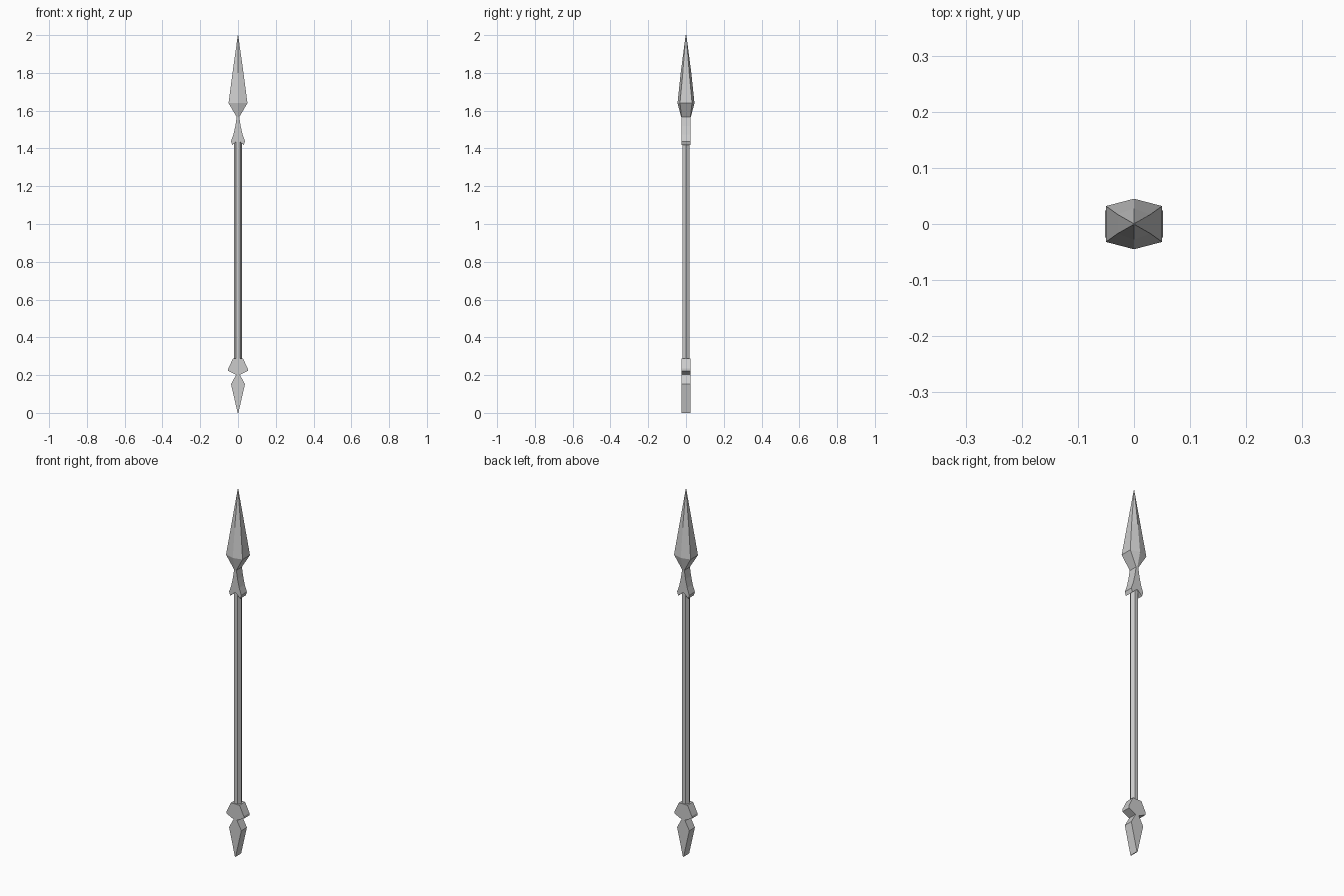
import bpy, bmesh, math

if "Cube" in bpy.data.objects:
    bpy.data.objects.remove(bpy.data.objects["Cube"])


def finish(name, bm):
    bmesh.ops.recalc_face_normals(bm, faces=bm.faces)
    mesh = bpy.data.meshes.new(name)
    bm.to_mesh(mesh)
    bm.free()
    obj = bpy.data.objects.new(name, mesh)
    bpy.context.collection.objects.link(obj)
    return obj


def loft(name, rings):
    """Skin a list of equal-length point rings and cap both ends."""
    bm = bmesh.new()
    loops = [[bm.verts.new(p) for p in ring] for ring in rings]
    n = len(loops[0])
    for a, b in zip(loops, loops[1:]):
        for i in range(n):
            j = (i + 1) % n
            bm.faces.new((a[i], a[j], b[j], b[i]))
    bm.faces.new(loops[0])
    bm.faces.new(loops[-1])
    return finish(name, bm)


def slab(name, half, depth, top=None, bottom=None):
    """Mirror a half outline (x, z) across x = 0 and extrude it along y."""
    outline = half + [(-x, z) for x, z in reversed(half)]
    if bottom is not None:
        outline.insert(len(half), (0, bottom))
    return loft(name, [[(x, y, z) for x, z in outline] for y in (-depth, depth)])


def blade_ring(z, x, y_edge, y_ridge):
    return [(x, y_edge, z), (0, y_ridge, z), (-x, y_edge, z),
            (-x, -y_edge, z), (0, -y_ridge, z), (x, -y_edge, z)]


# spear head: six-sided blade with a front and back ridge
loft("blade", [blade_ring(*r) for r in (
    (1.565, 0.006, 0.023, 0.025),
    (1.64, 0.050, 0.032, 0.045),
    (1.80, 0.029, 0.017, 0.028),
    (2.00, 0.001, 0.001, 0.002))])

# flared socket below the blade, notched underneath
slab("socket", [(0.006, 1.57), (0.014, 1.52), (0.024, 1.475),
                (0.037, 1.438), (0.030, 1.418)], 0.024, bottom=1.445)

# hexagonal shaft
ring = [(0.021 * math.cos(i * math.pi / 3), 0.021 * math.sin(i * math.pi / 3))
        for i in range(6)]
loft("shaft", [[(x, y, z) for x, y in ring] for z in (0.27, 1.46)])

# butt: waisted flat spike
slab("butt_spike", [(0.026, 0.288), (0.052, 0.235), (0.052, 0.222),
                    (0.010, 0.202), (0.037, 0.152), (0.002, 0.0)], 0.024)
